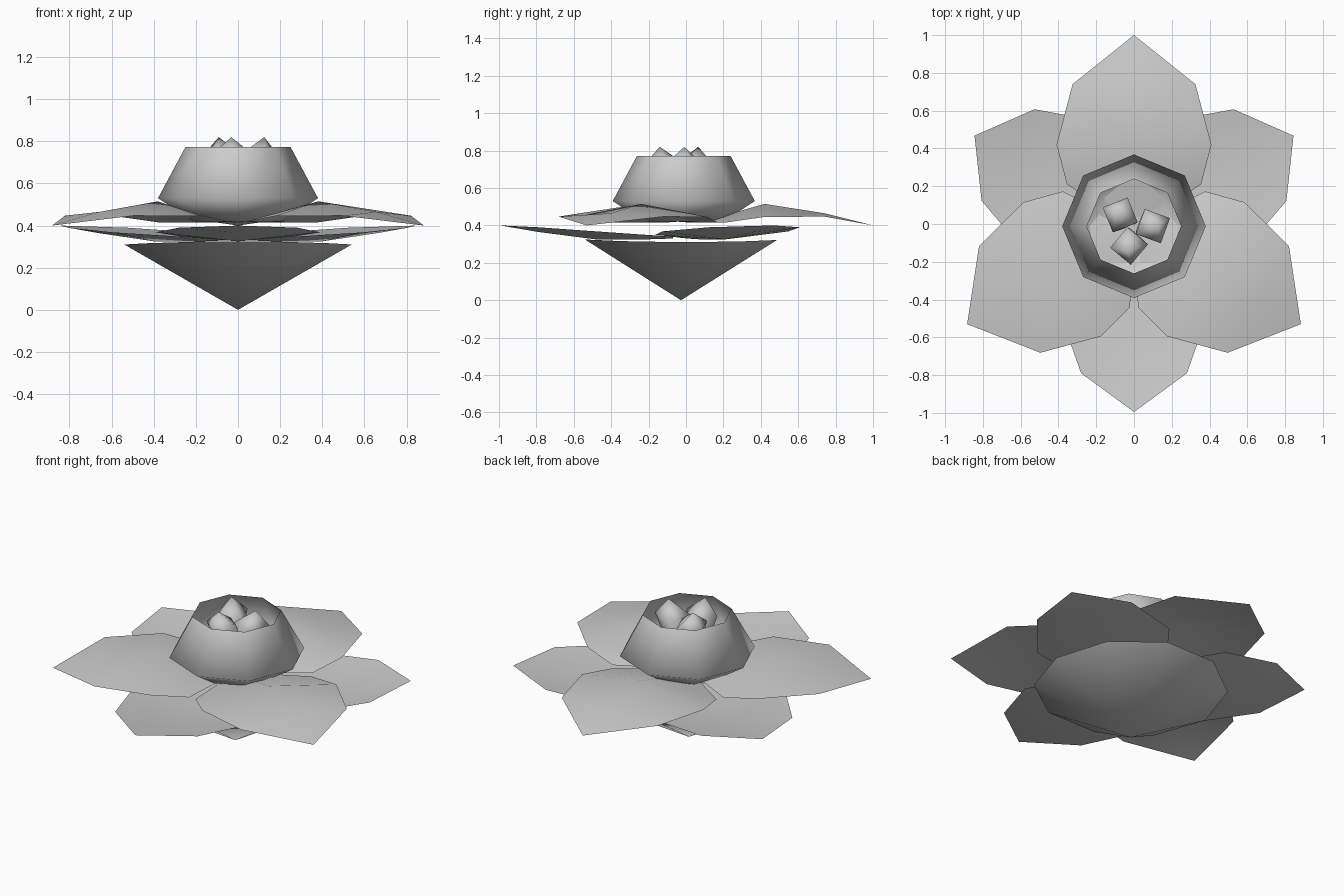
import bpy, bmesh
from math import sin, cos, pi, radians
from mathutils import Matrix

if "Cube" in bpy.data.objects:
    bpy.data.objects.remove(bpy.data.objects["Cube"])

CY = -0.02  # flower axis sits slightly forward


def finish(name, verts, faces):
    mesh = bpy.data.meshes.new(name)
    mesh.from_pydata(verts, [], faces)
    mesh.update()
    for p in mesh.polygons:
        p.use_smooth = True
    ob = bpy.data.objects.new(name, mesh)
    bpy.context.collection.objects.link(ob)
    return ob


def petal(name, tip, rows, angle):
    """rows: (distance from axis, half width, middle height, edge height)"""
    verts, faces = [], []
    for d, w, zm, ze in rows:
        verts += [(d, -w, ze), (d, 0, zm), (d, w, ze)]
    n = len(rows)
    for i in range(n - 1):
        a = 3 * i
        faces += [(a, a + 3, a + 4, a + 1), (a + 1, a + 4, a + 5, a + 2)]
    verts.append(tip)
    a = 3 * (n - 1)
    faces += [(a, 3 * n, a + 1), (a + 1, 3 * n, a + 2)]
    ob = finish(name, verts, faces)
    ob.data.transform(Matrix.Translation((0, CY, 0)) @ Matrix.Rotation(radians(angle), 4, 'Z'))
    return ob


def lathe(name, profile, sides, phase=0.0, centre=(0, CY), cap=False):
    """profile: (radius, z, x shift, y shift), bottom to top"""
    verts, faces = [], []
    for r, z, sx, sy in profile:
        for k in range(sides):
            t = phase + 2 * pi * k / sides
            verts.append((centre[0] + sx + r * cos(t), centre[1] + sy + r * sin(t), z))
    for i in range(len(profile) - 1):
        for k in range(sides):
            a, b = i * sides + k, i * sides + (k + 1) % sides
            faces.append((a, b, b + sides, a + sides))
    if cap:
        faces.append(tuple(reversed(range(sides))))
    ob = finish(name, verts, faces)
    bm = bmesh.new()
    bm.from_mesh(ob.data)
    bmesh.ops.remove_doubles(bm, verts=bm.verts, dist=0.0005)
    bm.to_mesh(ob.data)
    bm.free()
    return ob


# Base cone under the flower
cone = lathe("base_cone", [(0, 0, 0, 0), (0.54, 0.32, 0, 0)], 10, centre=(0, -0.027))
for v in cone.data.vertices:
    if v.co.z > 0.1:
        v.co.z = 0.31 + 0.05 * v.co.y ** 2

# Three arched upper petals and three dished lower petals
upper = [(0.05, 0.08, 0.42, 0.415), (0.23, 0.355, 0.455, 0.415),
         (0.44, 0.41, 0.515, 0.445), (0.76, 0.325, 0.465, 0.447)]
lower = [(0.05, 0.08, 0.33, 0.34), (0.2, 0.28, 0.325, 0.35),
         (0.46, 0.39, 0.325, 0.368), (0.77, 0.28, 0.365, 0.39)]
for i in range(3):
    petal(f"upper_petal_{i + 1}", (1.02, 0, 0.40), upper, 90 + 120 * i)
    petal(f"lower_petal_{i + 1}", (0.975, 0, 0.40), lower, 30 + 120 * i)

# Open eight-sided cup
lathe("cup", [(0.21, 0.42, 0, 0), (0.38, 0.53, 0, 0), (0.25, 0.772, 0, 0)], 8,
      centre=(0, -0.012), cap=True)

# Three pointed stamens leaning outward
for i, deg in enumerate((5, 137, 255)):
    t = radians(deg)
    c, s = cos(t), sin(t)
    prof = [(0.03, 0.43, 0.04 * c, 0.04 * s), (0.1, 0.735, 0.1 * c, 0.1 * s),
            (0, 0.82, 0.125 * c, 0.125 * s)]
    lathe(f"stamen_{i + 1}", prof, 4, t + radians(20), cap=True)
